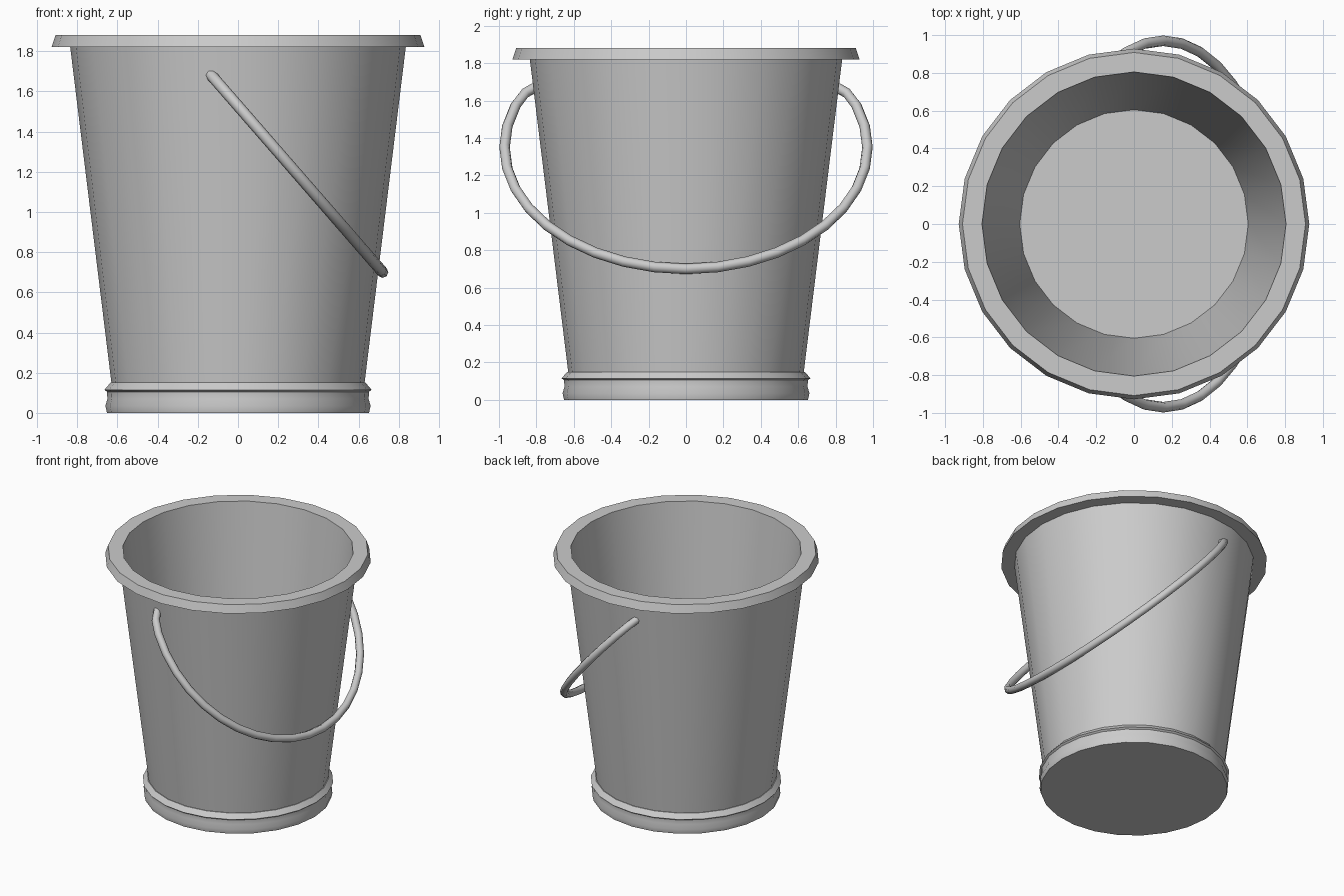
import bpy, bmesh, math
from mathutils import Vector

if "Cube" in bpy.data.objects:
    bpy.data.objects.remove(bpy.data.objects["Cube"])

SIDES = 24


def finish(obj, angle=30):
    bpy.ops.object.select_all(action='DESELECT')
    obj.select_set(True)
    bpy.context.view_layer.objects.active = obj
    bpy.ops.object.shade_smooth_by_angle(angle=math.radians(angle))


def lathe(name, profile):
    """Revolve an (r, z) profile about z; both open ends are capped."""
    bm = bmesh.new()
    rings = []
    for r, z in profile:
        rings.append([bm.verts.new((r * math.cos(math.tau * i / SIDES),
                                    r * math.sin(math.tau * i / SIDES), z))
                      for i in range(SIDES)])
    for a, b in zip(rings, rings[1:]):
        for i in range(SIDES):
            j = (i + 1) % SIDES
            bm.faces.new((a[i], a[j], b[j], b[i]))
    bm.faces.new(rings[0][::-1])
    bm.faces.new(rings[-1])
    bmesh.ops.recalc_face_normals(bm, faces=bm.faces)
    mesh = bpy.data.meshes.new(name)
    bm.to_mesh(mesh)
    bm.free()
    obj = bpy.data.objects.new(name, mesh)
    bpy.context.collection.objects.link(obj)
    finish(obj)


# Bucket: foot ring, tapered wall, overhanging lip, inner wall and floor
lathe("bucket", [
    (0.652, 0.0), (0.66, 0.035), (0.65, 0.07), (0.652, 0.105), (0.665, 0.115),
    (0.635, 0.15), (0.63, 0.15), (0.835, 1.82),
    (0.928, 1.82), (0.908, 1.88), (0.805, 1.88), (0.605, 0.16)])

# Handle: tilted elliptical bail, half traced then mirrored in y
half = [(0.97 * math.sin(math.radians(a)), 1.35 - 0.65 * math.cos(math.radians(a)))
        for a in range(10, 111, 10)]
half += [(0.86, 1.64), (0.785, 1.682)]
path = [(-y, z) for y, z in reversed(half)] + [(0, 0.70)] + half

curve = bpy.data.curves.new("handle", 'CURVE')
curve.dimensions = '3D'
curve.bevel_depth = 0.028
curve.bevel_resolution = 2
curve.use_fill_caps = True
spline = curve.splines.new('POLY')
spline.points.add(len(path) - 1)
for point, (y, z) in zip(spline.points, path):
    point.co = Vector((0.72 - 0.87 * (z - 0.70), y, z, 1))
handle = bpy.data.objects.new("handle", curve)
bpy.context.collection.objects.link(handle)
bpy.ops.object.select_all(action='DESELECT')
handle.select_set(True)
bpy.context.view_layer.objects.active = handle
bpy.ops.object.convert(target='MESH')
finish(bpy.context.view_layer.objects.active, 50)
